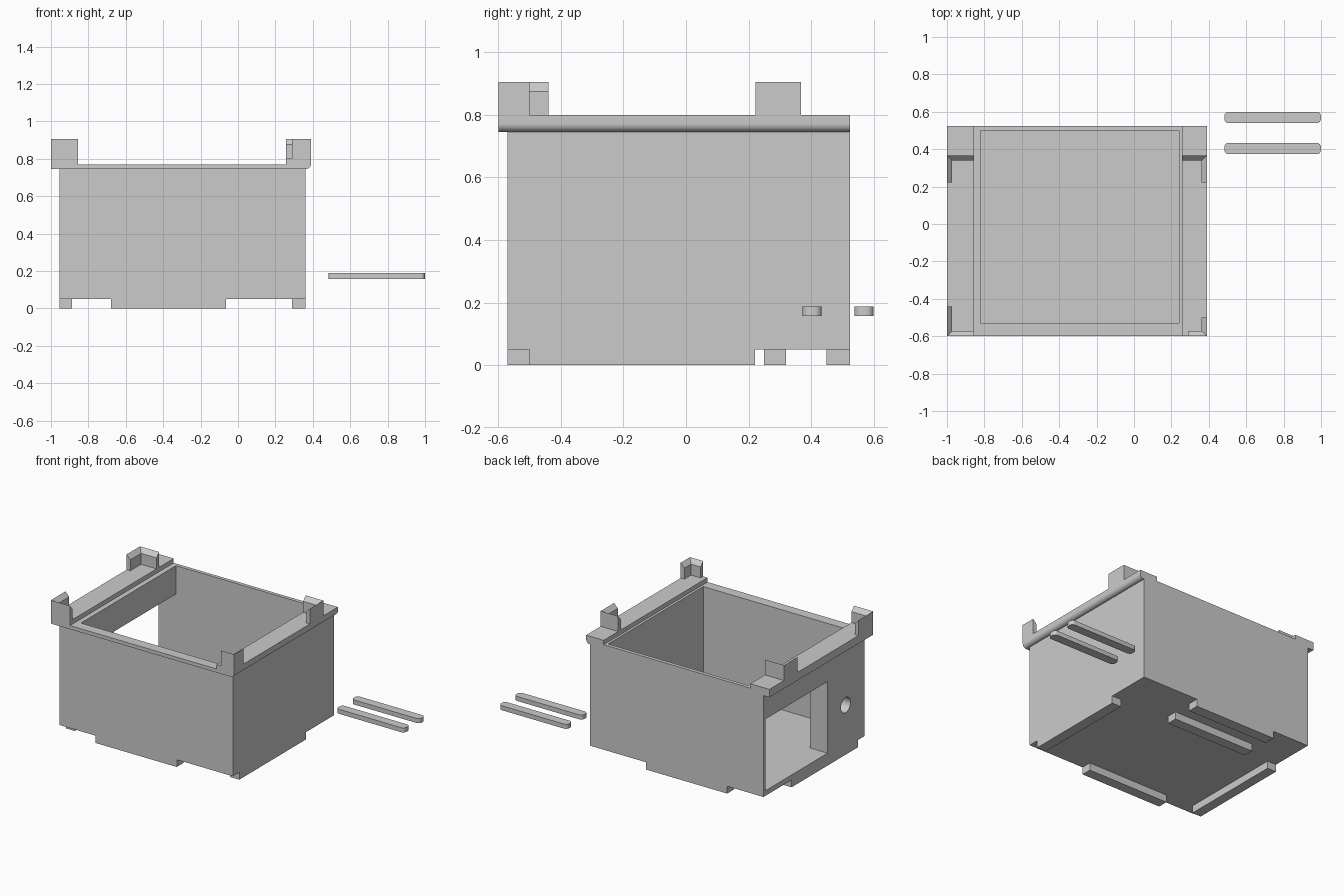
import bpy, bmesh, math
from mathutils import Matrix, Vector

old = bpy.data.objects.get("Cube")
if old:
    bpy.data.objects.remove(old, do_unlink=True)

grey = bpy.data.materials.new("plain_grey")
grey.use_nodes = True
grey.diffuse_color = (0.6, 0.6, 0.6, 1)
grey.node_tree.nodes["Principled BSDF"].inputs["Base Color"].default_value = (0.6, 0.6, 0.6, 1)


def add_object(name, bm):
    bmesh.ops.recalc_face_normals(bm, faces=bm.faces)
    mesh = bpy.data.meshes.new(name)
    bm.to_mesh(mesh)
    bm.free()
    mesh.materials.append(grey)
    obj = bpy.data.objects.new(name, mesh)
    bpy.context.collection.objects.link(obj)
    return obj


def box_mesh(x, y, z):
    bm = bmesh.new()
    bmesh.ops.create_cube(bm, size=1)
    for v in bm.verts:
        v.co = [r[0] if c < 0 else r[1] for c, r in zip(v.co, (x, y, z))]
    return bm


def box(name, x, y, z):
    return add_object(name, box_mesh(x, y, z))


def cut(obj, cutter):
    cutter.hide_render = True
    mod = obj.modifiers.new("cut", "BOOLEAN")
    mod.operation = "DIFFERENCE"
    mod.solver = "EXACT"
    mod.object = cutter
    bpy.context.view_layer.objects.active = obj
    bpy.ops.object.modifier_apply(modifier=mod.name)


def smooth(obj):
    bpy.ops.object.select_all(action="DESELECT")
    obj.select_set(True)
    bpy.context.view_layer.objects.active = obj
    bpy.ops.object.shade_smooth_by_angle(angle=math.radians(35))


LEFT, RIGHT, FRONT, BACK = 0.36, -0.955, -0.57, 0.525
RIM, LIP, RAIL = 0.745, 0.77, 0.80

# Open box and the lip around its mouth
body = box("box_body", (RIGHT, LEFT), (FRONT, BACK), (0.05, RIM))
lip = box("mouth_lip", (-0.855, 0.257), (-0.6, BACK), (RIM, LIP))

# Cavity, side window and round port
cavity = box("cavity_cutter", (-0.82, 0.24), (-0.53, 0.5), (0.085, 1))
window = box("window_cutter", (-1.1, -0.7), (-0.17, 0.5), (0.085, 0.575))
bm = bmesh.new()
bmesh.ops.create_cone(bm, cap_ends=True, segments=32, radius1=0.052, radius2=0.052, depth=0.4,
                      matrix=Matrix.Translation((-0.9, -0.366, 0.34)) @ Matrix.Rotation(math.pi / 2, 4, "Y"))
port = add_object("port_cutter", bm)
cut(lip, cavity)
for cutter in (cavity, window, port):
    cut(body, cutter)
for cutter in (cavity, window, port):
    bpy.data.objects.remove(cutter, do_unlink=True)
smooth(body)

# Raised side rails, the left one rounded under its outer edge
box("right_rail", (-1, -0.855), (-0.6, BACK), (RIM, RAIL))
bm = box_mesh((0.257, 0.39), (-0.6, BACK), (RIM, RAIL))
edge = [e for e in bm.edges if all(v.co.x > 0.38 and v.co.z < 0.75 for v in e.verts)]
bmesh.ops.bevel(bm, geom=edge, offset=0.027, segments=8, profile=0.5, affect="EDGES")
smooth(add_object("left_rail", bm))


def corner_post(name, corner, sx, sy, width, depth, t=0.028):
    """L-shaped stop whose top slopes down to the inside, mitred at the corner."""
    plan = [(0, 0, 1), (width, 0, 1), (width, t, 0), (t, t, 0), (t, depth, 0), (0, depth, 1)]
    bm = bmesh.new()
    low, top = [], []
    for px, py, outer in plan:
        x, y = corner[0] + sx * px, corner[1] + sy * py
        low.append(bm.verts.new((x, y, RAIL)))
        top.append(bm.verts.new((x, y, 0.905 if outer else 0.875)))
    for i in range(6):
        j = (i + 1) % 6
        bm.faces.new((low[i], low[j], top[j], top[i]))
    for ring in (low, top):
        bm.faces.new(ring[:4])
        bm.faces.new([ring[0]] + ring[3:])
    add_object(name, bm)


# Corner stops
corner_post("front_right_post", (-1, -0.6), 1, 1, 0.145, 0.16)
corner_post("front_left_post", (0.39, -0.6), -1, 1, 0.10, 0.10)
corner_post("back_right_post", (-1, 0.367), 1, -1, 0.145, 0.145)
corner_post("back_left_post", (0.39, 0.367), -1, -1, 0.133, 0.145)

# Foot rails under the floor
for name, y in (("front", (FRONT, -0.5)), ("middle", (0.25, 0.32)), ("back", (0.45, BACK))):
    box(name + "_foot", (-0.68, -0.065), y, (0, 0.05))
for name, x in (("right", (RIGHT, -0.888)), ("left", (0.29, LEFT))):
    box(name + "_foot", x, (-0.5, 0.22), (0, 0.05))

# Two loose bars with rounded ends
for name, y in (("front_bar", 0.373), ("back_bar", 0.539)):
    bm = box_mesh((0.483, 1), (y, y + 0.061), (0.157, 0.188))
    uprights = [e for e in bm.edges if abs(e.verts[0].co.z - e.verts[1].co.z) > 0.01]
    bmesh.ops.bevel(bm, geom=uprights, offset=0.024, segments=6, profile=0.5, affect="EDGES")
    smooth(add_object(name, bm))
